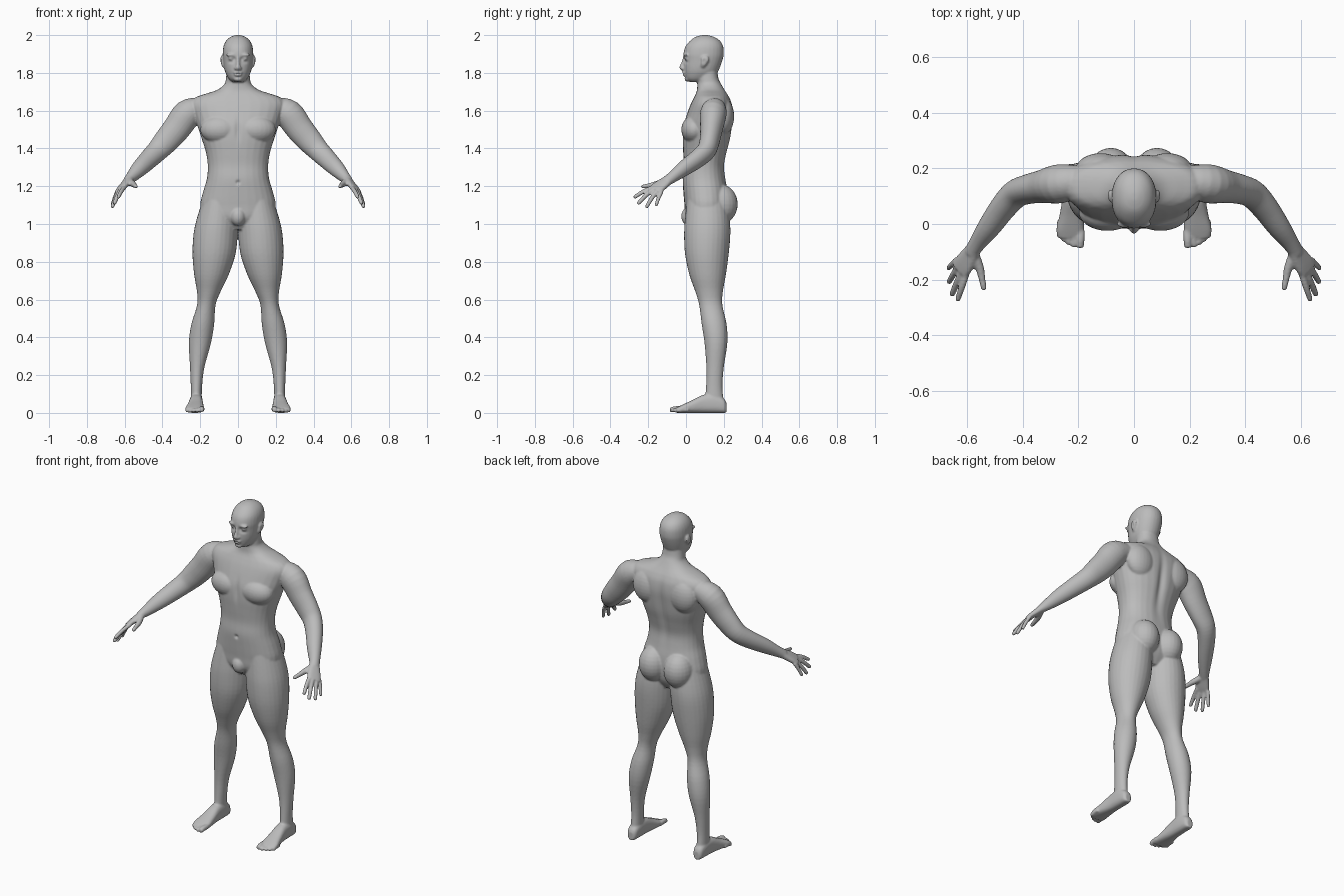
import bpy, bmesh, math
from mathutils import Vector, Matrix

SEG = 28
bm = bmesh.new()


def smooth_table(rows, n=4):
    """Catmull-Rom interpolation of a table of section values."""
    out = []
    for i in range(len(rows) - 1):
        p0, p1 = rows[max(i - 1, 0)], rows[i]
        p2, p3 = rows[i + 1], rows[min(i + 2, len(rows) - 1)]
        for k in range(n):
            t = k / n
            out.append([0.5 * (2 * b + (c - a) * t + (2 * a - 5 * b + 4 * c - d) * t * t
                               + (3 * b - a - 3 * c + d) * t ** 3)
                        for a, b, c, d in zip(p0, p1, p2, p3)])
    return out + [list(rows[-1])]


def ring(c, u, v, a, b, e=2.0):
    pts = []
    for i in range(SEG):
        t = 2 * math.pi * i / SEG
        cu, sv = math.cos(t), math.sin(t)
        pts.append(c + u * a * math.copysign(abs(cu) ** (2 / e), cu)
                   + v * b * math.copysign(abs(sv) ** (2 / e), sv))
    return pts


def loft(rings, s=1):
    loops = [[bm.verts.new((p.x * s, p.y, p.z)) for p in r] for r in rings]
    faces = [bm.faces.new(loops[0]), bm.faces.new(loops[-1])]
    for l0, l1 in zip(loops, loops[1:]):
        for i in range(SEG):
            j = (i + 1) % SEG
            faces.append(bm.faces.new((l0[i], l0[j], l1[j], l1[i])))
    bmesh.ops.recalc_face_normals(bm, faces=faces)


X, Y, Z = Vector((1, 0, 0)), Vector((0, 1, 0)), Vector((0, 0, 1))


def stack(rows, s=1, e=2.0):
    """Level sections: z, x min, x max, y front, y back."""
    loft([ring(Vector(((x0 + x1) / 2, (f + b) / 2, z)), X, Y, (x1 - x0) / 2, (b - f) / 2, e)
          for z, x0, x1, f, b in smooth_table(rows)], s)


def tube(rows, s=1, side=Y, n=4, e=2.0):
    """Sections along a path: x, y, z, radius along side, radius across."""
    rows = smooth_table(rows, n)
    pts = [Vector(r[:3]) for r in rows]
    rings = []
    for i, r in enumerate(rows):
        t = (pts[min(i + 1, len(pts) - 1)] - pts[max(i - 1, 0)]).normalized()
        u = (side - t * side.dot(t)).normalized()
        rings.append(ring(pts[i], u, t.cross(u), r[3], r[4], e))
    loft(rings, s)


def ball(c, r, s=1):
    m = Matrix.Translation((c[0] * s, c[1], c[2])) @ Matrix.Diagonal((*r, 1))
    bmesh.ops.create_uvsphere(bm, u_segments=24, v_segments=14, radius=1, matrix=m)


def digit(base, tip, r, s, bend=0.006):
    b, t = Vector(base), Vector(tip)
    m = (b + t) / 2 + Z * bend
    end = t + (t - m).normalized() * -0.004
    tube([(*b, r, r), (*m, r, r), (*end, r * .85, r * .85), (*t, r * .4, r * .4)], s, X)


# Torso and neck
stack([(z, -w, w, f, b) for z, w, f, b in (
    (.97, .10, .04, .18), (1.03, .185, .0, .215), (1.10, .20, -.008, .225),
    (1.17, .185, -.014, .222), (1.24, .165, -.018, .21), (1.31, .16, -.012, .203),
    (1.38, .17, -.015, .217), (1.45, .192, -.018, .235), (1.52, .215, -.014, .245),
    (1.58, .235, .004, .25), (1.635, .25, .025, .244), (1.67, .225, .042, .23),
    (1.69, .17, .052, .218), (1.71, .11, .058, .205), (1.74, .072, .06, .187),
    (1.77, .064, .06, .172), (1.82, .06, .06, .165))], e=2.25)

# Head
stack([(z, -w, w, f, b) for z, w, f, b in (
    (1.752, .028, .02, .09), (1.768, .048, .0, .13), (1.80, .066, -.009, .165),
    (1.83, .074, -.012, .18), (1.87, .079, -.012, .194), (1.90, .081, -.014, .20),
    (1.94, .077, -.003, .197), (1.97, .063, .022, .18), (1.99, .04, .05, .15),
    (2.0, .014, .085, .115))], e=2.15)

# Nose, lips, chin and groin
tube([(0, -.008, 1.885, .008, .008), (0, -.016, 1.85, .009, .010),
      (0, -.022, 1.828, .014, .013), (0, -.014, 1.818, .012, .008)], side=X)
ball((0, -.010, 1.801), (.024, .012, .007))
ball((0, -.008, 1.789), (.02, .011, .007))
ball((0, .008, 1.768), (.024, .016, .014))
ball((0, .015, 1.04), (.04, .04, .05))

for s in (1, -1):
    # Face details
    ball((.036, .004, 1.876), (.015, .013, .010), s)
    ball((.034, .0, 1.895), (.03, .014, .008), s)
    ball((.011, -.016, 1.824), (.009, .010, .008), s)
    tube([(.074, .088, 1.83, .010, .006), (.084, .094, 1.85, .015, .008),
          (.087, .102, 1.872, .021, .008), (.084, .106, 1.888, .013, .005)], s)
    # Chest, shoulder blade, buttock
    ball((.095, .045, 1.50), (.105, .07, .075), s)
    ball((.12, .195, 1.57), (.09, .06, .10), s)
    ball((.083, .182, 1.105), (.085, .092, .105), s)
    # Leg
    stack([(1.16, .02, .175, .01, .21), (1.04, .003, .215, -.004, .23),
           (.95, .002, .235, -.01, .235), (.84, .013, .241, -.005, .226),
           (.73, .05, .232, .018, .211), (.64, .093, .217, .05, .195),
           (.57, .119, .217, .07, .193), (.47, .126, .247, .083, .215),
           (.37, .143, .26, .098, .219), (.24, .178, .254, .108, .20),
           (.14, .19, .25, .106, .193), (.06, .192, .25, .10, .20)], s)
    # Foot
    foot = []
    for y, cx, w, h in smooth_table([
            (.215, .221, .016, .05), (.20, .221, .029, .075), (.15, .221, .034, .10),
            (.09, .222, .036, .095), (.03, .225, .043, .066),
            (-.02, .229, .050, .043), (-.05, .228, .046, .028)]):
        foot.append(ring(Vector((cx, y, h / 2)), X, Z, w, h / 2, 2.6))
    loft(foot, s)
    # Toes
    for x, tip, r in ((.191, -.086, .015), (.213, -.084, .011), (.232, -.076, .0105),
                      (.250, -.064, .010), (.267, -.048, .010)):
        digit((x, tip + .06, r + .006), (x + .003, tip, r), r, s, .003)
    # Arm
    tube([(.19, .155, 1.615, .055, .055), (.265, .145, 1.585, .07, .076),
          (.325, .135, 1.505, .060, .073), (.38, .125, 1.44, .053, .067),
          (.425, .108, 1.39, .050, .058), (.47, .06, 1.345, .046, .052),
          (.52, -.01, 1.295, .040, .044), (.56, -.065, 1.253, .031, .032),
          (.588, -.105, 1.225, .028, .022)], s)
    # Palm
    tube([(.57, -.08, 1.243, .026, .022), (.592, -.115, 1.218, .034, .019),
          (.612, -.145, 1.196, .040, .016), (.627, -.168, 1.180, .038, .012)],
         s, Vector((.037, .055, -.02)), e=2.5)
    # Fingers and thumb
    for base, tip, r in (((.600, -.172, 1.195), (.635, -.275, 1.14), .0115),
                         ((.617, -.165, 1.188), (.655, -.255, 1.107), .012),
                         ((.630, -.148, 1.180), (.666, -.210, 1.088), .0115),
                         ((.638, -.128, 1.174), (.668, -.160, 1.095), .0105)):
        digit(base, tip, r, s)
    tube([(.578, -.105, 1.228, .02, .018), (.556, -.155, 1.212, .016, .016),
          (.546, -.20, 1.203, .012, .012), (.540, -.23, 1.198, .010, .010),
          (.538, -.238, 1.197, .005, .005)], s, X)

mesh = bpy.data.meshes.new("body")
bm.to_mesh(mesh)
bm.free()
body = bpy.data.objects.new("body", mesh)
bpy.context.collection.objects.link(body)
bpy.context.view_layer.objects.active = body
body.select_set(True)

# Fuse the parts into one skin and soften the joins
rm = body.modifiers.new("fuse", 'REMESH')
rm.mode, rm.voxel_size = 'VOXEL', 0.0055
sm = body.modifiers.new("soften", 'SMOOTH')
sm.factor, sm.iterations = 0.5, 4
for name in ("fuse", "soften"):
    bpy.ops.object.modifier_apply(modifier=name)

# Press shallow hollows: centre, radii, push
hollows = [((0, .25, 1.45), (.022, .08, .17), (0, -.014, 0)),     # spine
           ((0, -.02, 1.50), (.014, .05, .06), (0, .008, 0)),     # breastbone
           ((0, -.02, 1.22), (.010, .04, .010), (0, .010, 0)),    # navel
           ((0, -.02, 1.795), (.02, .03, .0035), (0, .005, 0))]   # mouth
for k in (1, -1):
    hollows += [((k * .020, -.01, 1.872), (.010, .03, .012), (0, .008, 0)),   # eye corner
                ((k * .038, -.01, 1.858), (.016, .03, .008), (0, .006, 0)),   # under eye
                ((k * .09, .095, 1.862), (.012, .009, .014), (-k * .006, 0, 0))]  # ear
for v in body.data.vertices:
    p = v.co.copy()
    for c, r, push in hollows:
        d = sum(((p[i] - c[i]) / r[i]) ** 2 for i in range(3))
        if d < 6:
            v.co += Vector(push) * math.exp(-d)

bpy.ops.object.shade_smooth_by_angle(angle=math.radians(50))
skin = bpy.data.materials.new("light grey skin")
skin.diffuse_color = (0.5, 0.5, 0.5, 1)
body.data.materials.clear()
body.data.materials.append(skin)
